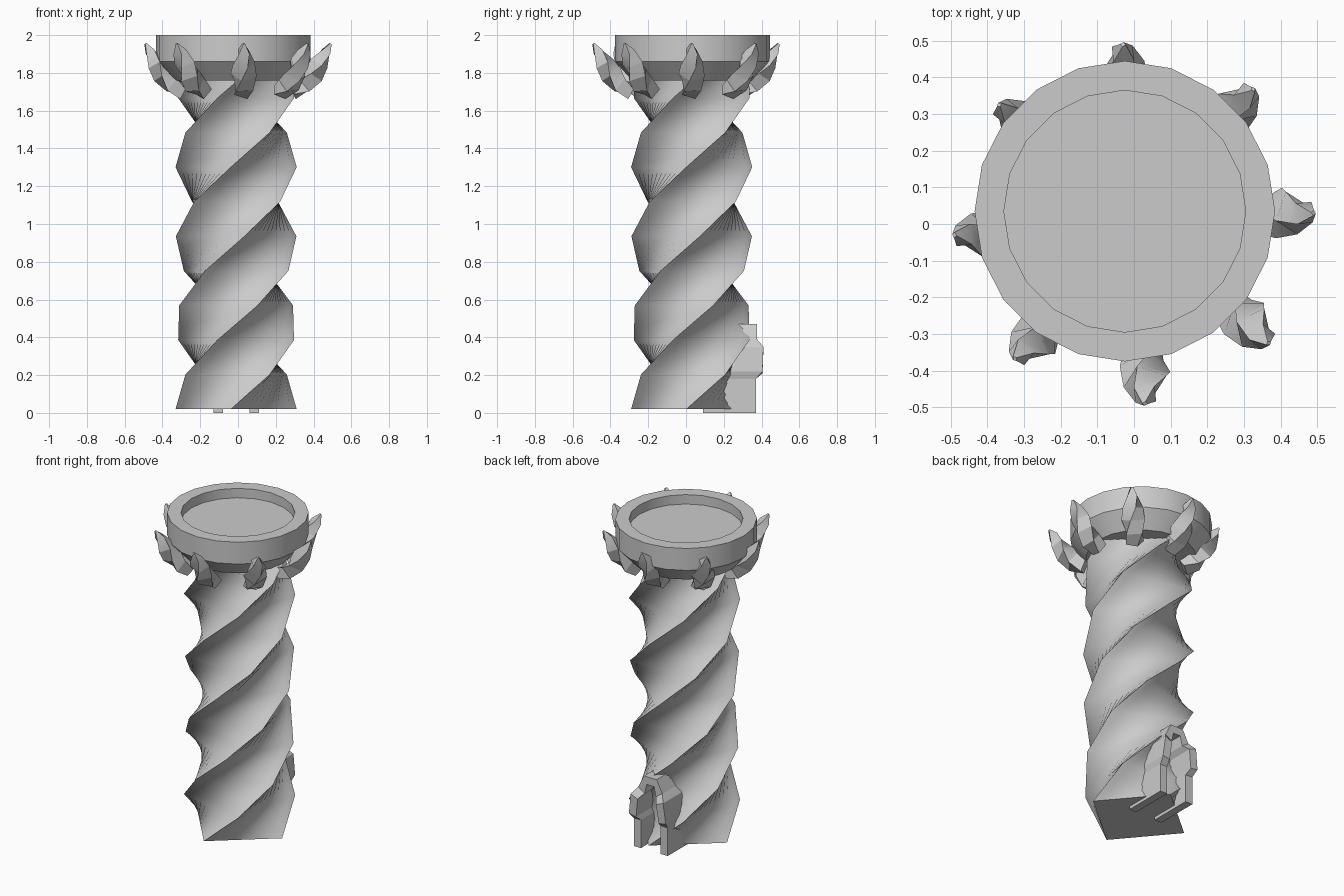
import bpy
from math import sin, cos, pi, radians
from mathutils import Vector

if "Cube" in bpy.data.objects:
    bpy.data.objects.remove(bpy.data.objects["Cube"])


def loft(name, rings, cap=True, smooth=None):
    """Skin a list of equal-length closed rings."""
    n = len(rings[0])
    verts = [p for r in rings for p in r]
    faces = [(k * n + i, k * n + (i + 1) % n, (k + 1) * n + (i + 1) % n, (k + 1) * n + i)
             for k in range(len(rings) - 1) for i in range(n)]
    if cap:
        faces.append(tuple(reversed(range(n))))
        faces.append(tuple(range(len(verts) - n, len(verts))))
    mesh = bpy.data.meshes.new(name)
    mesh.from_pydata(verts, [], faces)
    ob = bpy.data.objects.new(name, mesh)
    bpy.context.collection.objects.link(ob)
    if smooth:
        bpy.ops.object.select_all(action='DESELECT')
        ob.select_set(True)
        bpy.context.view_layer.objects.active = ob
        bpy.ops.object.shade_smooth_by_angle(angle=radians(smooth))
    return ob


def circle(cx, cy, r, z, n, phase):
    return [(cx + r * cos(phase + 2 * pi * i / n), cy + r * sin(phase + 2 * pi * i / n), z)
            for i in range(n)]


# Twisted square column, each side split so the twist stays smooth
SPLIT = 10
rings = []
for k in range(11):
    corners = [Vector(c) for c in circle(-0.01, 0.03, 0.322, 0.02 + 0.183 * k, 4,
                                         radians(-5 + 38.57 * k))]
    rings.append([corners[i].lerp(corners[(i + 1) % 4], j / SPLIT)
                  for i in range(4) for j in range(SPLIT)])
loft("twisted_column", rings, smooth=40)

# Round dish on top with bevelled underside and shallow recess
dish = [(0.32, 1.76), (0.41, 1.86), (0.41, 2.0), (0.33, 2.0), (0.33, 1.94)]
loft("top_dish", [circle(-0.025, 0.035, r, z, 20, pi / 2) for r, z in dish], smooth=30)

# Ring of eight twisted leaves: radius, height, half size, twist
leaf = [(0.285, 1.70, 0.055, 20), (0.35, 1.735, 0.066, 50), (0.395, 1.79, 0.07, 80),
        (0.43, 1.85, 0.062, 110), (0.465, 1.91, 0.04, 140), (0.49, 1.955, 0.008, 170)]
for i in range(8):
    a = i * pi / 4
    out, side = Vector((cos(a), sin(a), 0)), Vector((-sin(a), cos(a), 0))
    rings = []
    for j, (r, z, s, tw) in enumerate(leaf):
        lo, hi = leaf[max(j - 1, 0)], leaf[min(j + 1, 5)]
        along = (out * (hi[0] - lo[0]) + Vector((0, 0, hi[1] - lo[1]))).normalized()
        nrm = side.cross(along)
        c = out * r + side * 0.03 + Vector((0, 0, z))
        rings.append([c - side * s * cos(radians(tw) + q * pi / 2)
                      + nrm * s * 0.85 * sin(radians(tw) + q * pi / 2) for q in range(4)])
    loft(f"leaf_{i + 1}", rings, smooth=30)

# Arched doorway at the back: outer x, z, inner x, inner z, outer y (one half, mirrored)
half = [(0.12, 0.0, 0.07, 0.0, 0.37), (0.12, 0.18, 0.07, 0.18, 0.37),
        (0.13, 0.22, 0.08, 0.21, 0.405), (0.115, 0.35, 0.065, 0.33, 0.41),
        (0.085, 0.39, 0.04, 0.36, 0.375), (0.045, 0.47, 0.025, 0.42, 0.375)]
path = half + [(-x, z, -u, w, y) for x, z, u, w, y in reversed(half)]
CX, YIN = -0.01, 0.09
loft("arched_doorway", [[(CX + x, YIN, z), (CX + x, y, z), (CX + u, y, w), (CX + u, YIN, w)]
                        for x, z, u, w, y in path])

# Make all surfaces face outwards
import bmesh
for ob in bpy.context.collection.objects:
    bm = bmesh.new()
    bm.from_mesh(ob.data)
    bmesh.ops.recalc_face_normals(bm, faces=bm.faces)
    bm.to_mesh(ob.data)
    bm.free()
